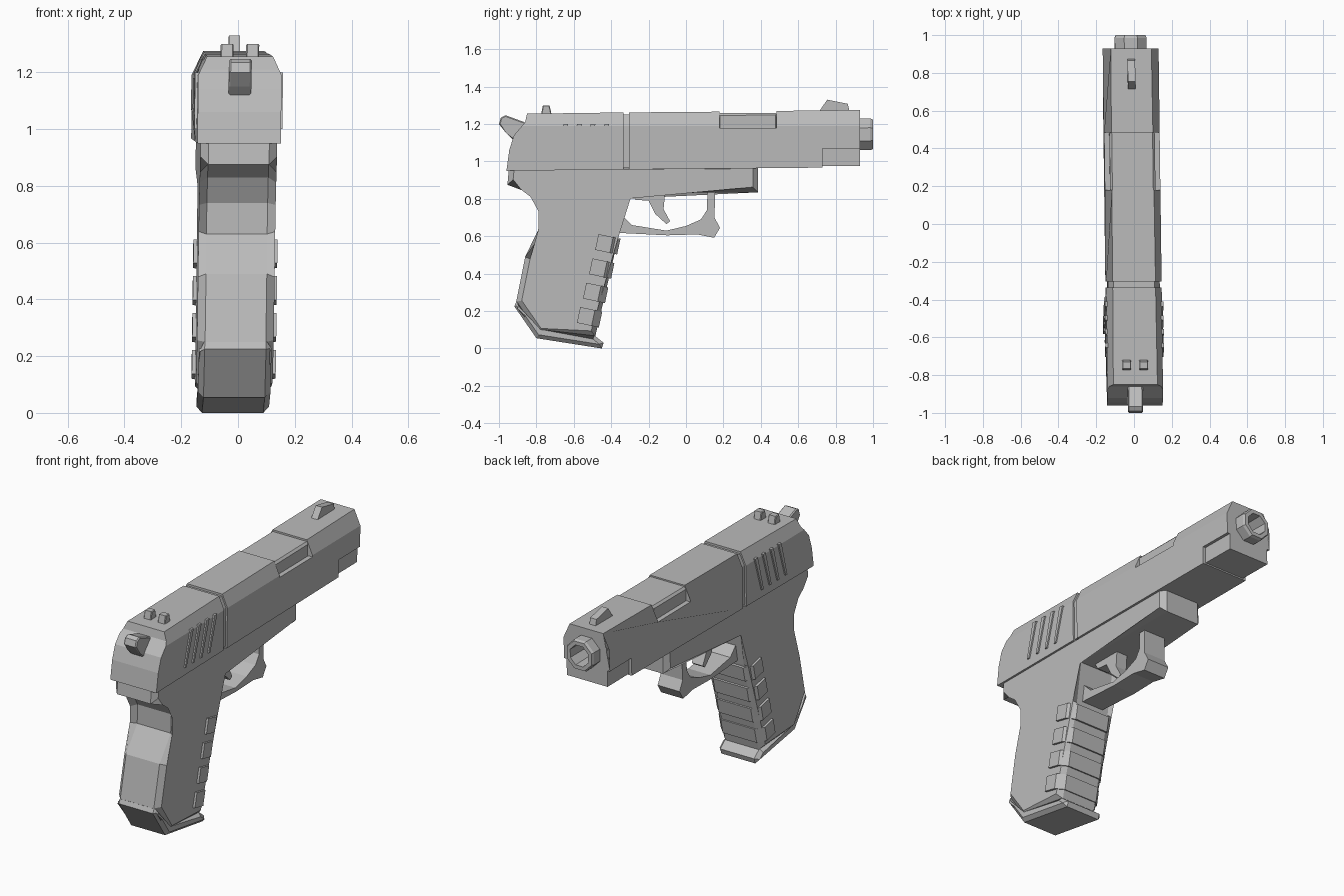
import bpy, bmesh, math
from mathutils import Vector, Matrix

cube = bpy.data.objects.get("Cube")
if cube:
    bpy.data.objects.remove(cube)

grey = bpy.data.materials.new("matte grey")
grey.use_nodes = True
grey.diffuse_color = (0.5, 0.5, 0.5, 1)
grey.node_tree.nodes["Principled BSDF"].inputs["Base Color"].default_value = (0.5, 0.5, 0.5, 1)


def finish(name, bm):
    """Turn a bmesh into an object, with the slight lean shared by all parts."""
    bmesh.ops.recalc_face_normals(bm, faces=bm.faces)
    for v in bm.verts:
        v.co.x += -0.008 - 0.013 * v.co.y + 0.017 * (v.co.z - 1)
    mesh = bpy.data.meshes.new(name)
    bm.to_mesh(mesh)
    bm.free()
    mesh.materials.append(grey)
    obj = bpy.data.objects.new(name, mesh)
    bpy.context.scene.collection.objects.link(obj)
    return obj


def prism(profile, half, centre=0.0, bevel=0.0):
    """Extrude a side profile of (y, z) points across x, chamfering its rims."""
    bm = bmesh.new()
    sides = [[bm.verts.new((centre + s * half, y, z)) for y, z in profile] for s in (-1, 1)]
    a, b = sides
    n = len(profile)
    caps = [bm.faces.new(a), bm.faces.new(b[::-1])]
    for i in range(n):
        j = (i + 1) % n
        bm.faces.new((a[j], a[i], b[i], b[j]))
    if bevel:
        rims = [e for f in caps for e in f.edges]
        bmesh.ops.bevel(bm, geom=rims, offset=bevel, segments=1, affect='EDGES')
    return bm


def part(name, profile, half, centre=0.0, bevel=0.0):
    return finish(name, prism(profile, half, centre, bevel))


def slide_part(name, profile, half):
    """A prism whose two upper edges are planed off at a slant."""
    bm = prism(profile, half)
    for s in (-1, 1):
        geom = bm.verts[:] + bm.edges[:] + bm.faces[:]
        bmesh.ops.bisect_plane(bm, geom=geom, clear_outer=True,
                               plane_co=(s * half, 0, 1.19),
                               plane_no=Vector((s * 0.075, 0, 0.035)).normalized())
        bmesh.ops.holes_fill(bm, edges=[e for e in bm.edges if e.is_boundary], sides=0)
    return finish(name, bm)


def lathe(name, rings):
    """Eight-sided turned part along y from (y, radius) rings, capped at both ends."""
    bm = bmesh.new()
    loops = []
    for y, r in rings:
        angles = [math.pi * (k + 0.5) / 4 for k in range(8)]
        loops.append([bm.verts.new((r * math.cos(t), y, 1.145 + r * math.sin(t))) for t in angles])
    for p, q in zip(loops, loops[1:]):
        for k in range(8):
            m = (k + 1) % 8
            bm.faces.new((p[k], p[m], q[m], q[k]))
    bm.faces.new(loops[0])
    bm.faces.new(loops[-1])
    return finish(name, bm)


# Slide: rear block, narrow groove, long front block with the port notch
slide_part("rear_slide", [(-.96, .95), (-.945, 1.06), (-.92, 1.14), (-.86, 1.21),
                          (-.85, 1.255), (-.335, 1.262), (-.335, .957)], .147)
slide_part("slide_groove", [(-.34, .965), (-.34, 1.25), (-.3, 1.25), (-.3, .965)], .137)
front_slide = slide_part("front_slide", [
    (-.305, .957), (-.305, 1.262), (.18, 1.266), (.18, 1.18), (.485, 1.18), (.485, 1.27),
    (.93, 1.275), (.93, 1.068), (.73, 1.068), (.73, .967)], .147)
part("chamber_block", [(.17, 1.1), (.17, 1.258), (.49, 1.26), (.49, 1.1)], .12, bevel=.012)
part("nose_underside", [(.7, .975), (.7, 1.075), (.93, 1.075), (.93, .975)], .13)

# Barrel: octagonal muzzle ring with an open bore cut into the slide
cutter = lathe("bore_cutter", [(.8, .075), (1.1, .075)])
cutter.hide_render = True
cut = front_slide.modifiers.new("bore", 'BOOLEAN')
cut.operation = 'DIFFERENCE'
cut.solver = 'EXACT'
cut.object = cutter
bpy.context.view_layer.objects.active = front_slide
bpy.ops.object.modifier_apply(modifier="bore")
bpy.data.objects.remove(cutter)
lathe("muzzle", [(.79, .088), (.985, .092), (1.0, .085), (1.0, .062), (.82, .058)])

# Sights
part("front_sight", [(.71, 1.265), (.755, 1.33), (.865, 1.308), (.875, 1.265)], .02)
for side, x in (("right", -.045), ("left", .045)):
    part(side + "_rear_sight", [(-.775, 1.25), (-.765, 1.3), (-.73, 1.3), (-.718, 1.25)],
         .023, x, bevel=.004)

# Hammer
part("hammer", [(-1.0, 1.2), (-.99, 1.235), (-.965, 1.247), (-.85, 1.205),
                (-.88, 1.12), (-.93, 1.12), (-.96, 1.15)], .04, bevel=.006)

# Slanted gripping bars on both sides of the rear slide
for i in range(4):
    y = -.655 + .073 * i
    for side, s in (("right", -1), ("left", 1)):
        part(f"{side}_slide_bar_{i + 1}", [(y, 1.2), (y + .025, 1.2), (y - .035, 1.0), (y - .05, 1.0)],
             .01, s * .145)

# Frame and grip in one body
part("frame_and_grip", [
    (-.945, .98), (-.955, .875), (-.87, .875), (-.81, .83), (-.76, .74), (-.76, .63),
    (-.86, .49), (-.908, .25), (-.79, .08), (-.485, .065), (-.36, .6), (-.32, .83),
    (.385, .835), (.385, .99)], .135, bevel=.028)
part("grip_base", [(-.905, .255), (-.918, .225), (-.80, .055), (-.45, 0), (-.44, .03),
                   (-.49, .07), (-.79, .083)], .128, bevel=.02)

# Raised ribs wrapping the front of the grip
tilt = Matrix.Rotation(math.radians(-12), 2)
for i in range(4):
    centre = Vector((-.418 - .0325 * i, .557 - .13 * i))
    corners = [(-.06, -.043), (-.06, .043), (.06, .043), (.06, -.043)]
    bm = prism([tuple(centre + tilt @ Vector(c)) for c in corners], .148)
    # chamfer the two upright front corners
    axis = tilt @ Vector((1, 0))
    front = [e for e in bm.edges if abs(e.verts[0].co.x - e.verts[1].co.x) < .001
             and all((Vector((v.co.y, v.co.z)) - centre).dot(axis) > .05 for v in e.verts)]
    bmesh.ops.bevel(bm, geom=front, offset=.04, segments=1, affect='EDGES')
    finish(f"grip_rib_{i + 1}", bm)

# Trigger and its guard
part("trigger", [(-.3, .85), (-.27, .795), (-.2, .79), (-.165, .72), (-.105, .665),
                 (-.085, .68), (-.12, .745), (-.11, .85)], .035)
part("trigger_guard", [
    (-.4, .62), (-.3, .615), (-.1, .605), (.06, .61), (.15, .592), (.182, .645), (.152, .70),
    (.157, .85), (.115, .85), (.112, .74), (.08, .69), (0, .655), (-.105, .63), (-.29, .66),
    (-.34, .71), (-.4, .71)], .07)
